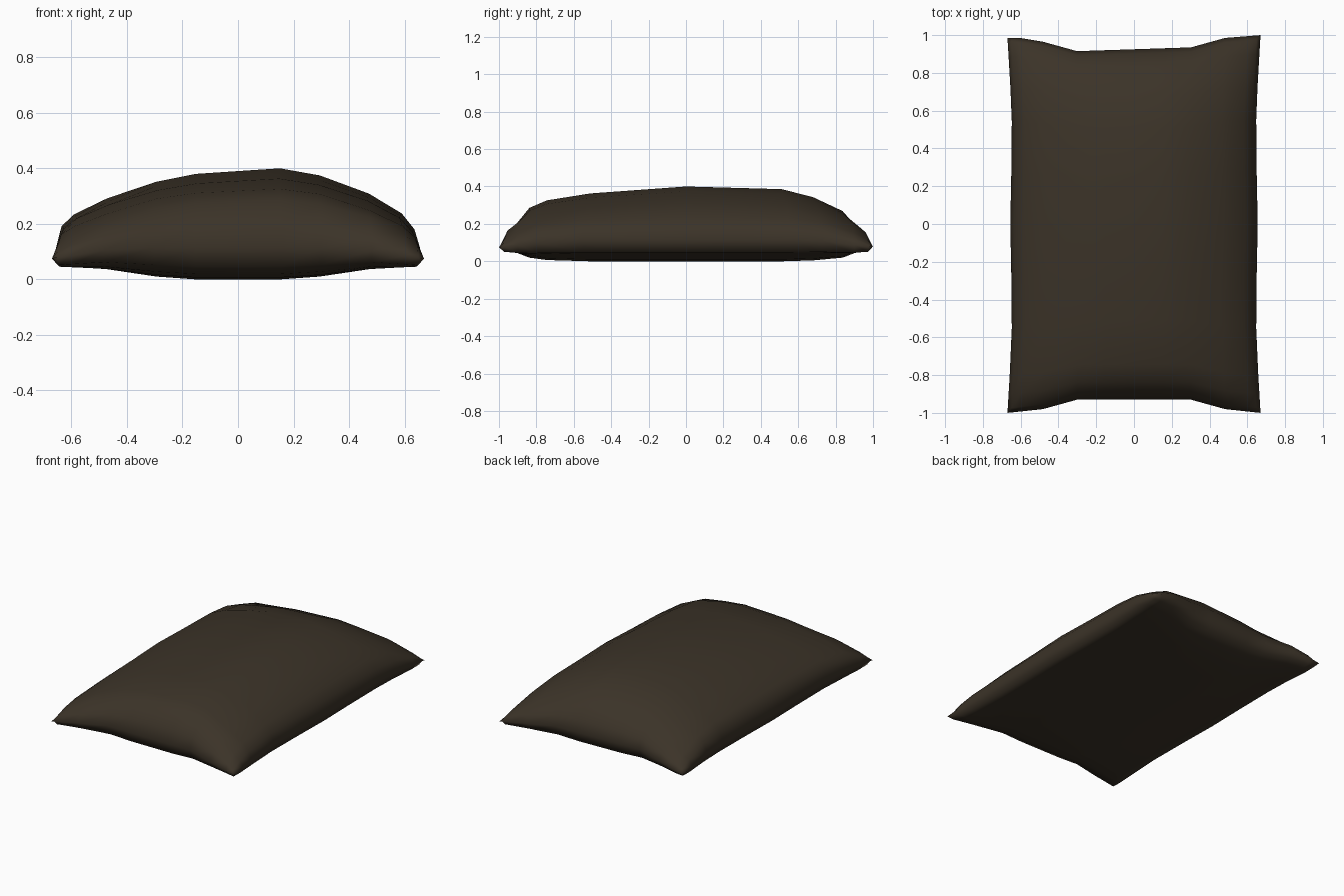
import bpy, bmesh

if "Cube" in bpy.data.objects:
    bpy.data.objects.remove(bpy.data.objects["Cube"])


def lerp(table, t):
    """Piecewise-linear lookup in a list of (position, value)."""
    if t <= table[0][0]:
        return table[0][1]
    for (a, p), (b, q) in zip(table, table[1:]):
        if t <= b:
            return p + (q - p) * (t - a) / (b - a)
    return table[-1][1]


# Grid stations across (u) and along (v), in -1..1
U = [-1, -.97, -.9, -.72, -.45, -.23, 0, .23, .45, .72, .9, .97, 1]
V = [-1, -.975, -.9, -.8, -.55, -.27, 0, .27, .55, .73, .9, .975, 1]

# Pinched outline: half width along v, back and front edges across u
WIDTH = [(0, .655), (.5, .645), (.75, .655), (1, .67)]
BACK = [(-1, .985), (-.9, .985), (-.72, .965), (-.45, .915), (.45, .935), (.72, .985), (1, 1)]
FRONT = [(-1, 1), (-.72, .98), (-.45, .93), (.45, .93), (.72, .98), (1, 1)]

# Puffed heights of the top and belly relative to the seam
TOP_X = [(-1, 0), (-.97, .27), (-.9, .42), (-.72, .62), (-.45, .83), (-.23, .93),
         (.23, 1), (.45, .91), (.72, .68), (.9, .43), (.97, .23), (1, 0)]
TOP_Y = [(-1, 0), (-.975, .3), (-.9, .6), (-.8, .74), (-.55, .87), (0, 1),
         (.55, .95), (.73, .8), (.9, .54), (.975, .26), (1, 0)]
BELLY_X = [(0, 1), (.23, 1), (.45, .91), (.72, .68), (.97, .58), (1, 0)]
BELLY_Y = [(0, 1), (.55, 1), (.8, .94), (.9, .83), (.975, .6), (1, 0)]
SEAM_X = [(0, 1), (.45, 1), (.72, .75), (1, 0)]
SEAM_Y = [(0, 1), (.7, 1), (1, 0)]


def point(u, v, top):
    x = u * lerp(WIDTH, abs(v))
    y = v * lerp(BACK if v > 0 else FRONT, u)
    seam = .075 + .04 * max(lerp(SEAM_X, abs(u)), lerp(SEAM_Y, abs(v)))
    if top:
        z = seam + .285 * lerp(TOP_X, u) * lerp(TOP_Y, v)
    else:
        z = seam * (1 - lerp(BELLY_X, abs(u)) * lerp(BELLY_Y, abs(v)))
    return x, y, z


# Sack: top and bottom sheets joined along the seam
bm = bmesh.new()
for top in (True, False):
    rows = [[bm.verts.new(point(u, v, top)) for u in U] for v in V]
    for r0, r1 in zip(rows, rows[1:]):
        for i in range(len(U) - 1):
            quad = [r0[i], r0[i + 1], r1[i + 1], r1[i]]
            bm.faces.new(quad if top else quad[::-1])
bmesh.ops.remove_doubles(bm, verts=bm.verts, dist=.0005)
bmesh.ops.recalc_face_normals(bm, faces=bm.faces)
for f in bm.faces:
    f.smooth = True
mesh = bpy.data.meshes.new("stuffed_sack")
bm.to_mesh(mesh)
bm.free()

# Single dark brown cloth colour
cloth = bpy.data.materials.new("dark brown cloth")
cloth.diffuse_color = (.044, .033, .021, 1)
cloth.use_nodes = True
cloth.node_tree.nodes["Principled BSDF"].inputs["Base Color"].default_value = cloth.diffuse_color
mesh.materials.append(cloth)
sack = bpy.data.objects.new("stuffed_sack", mesh)
bpy.context.collection.objects.link(sack)
